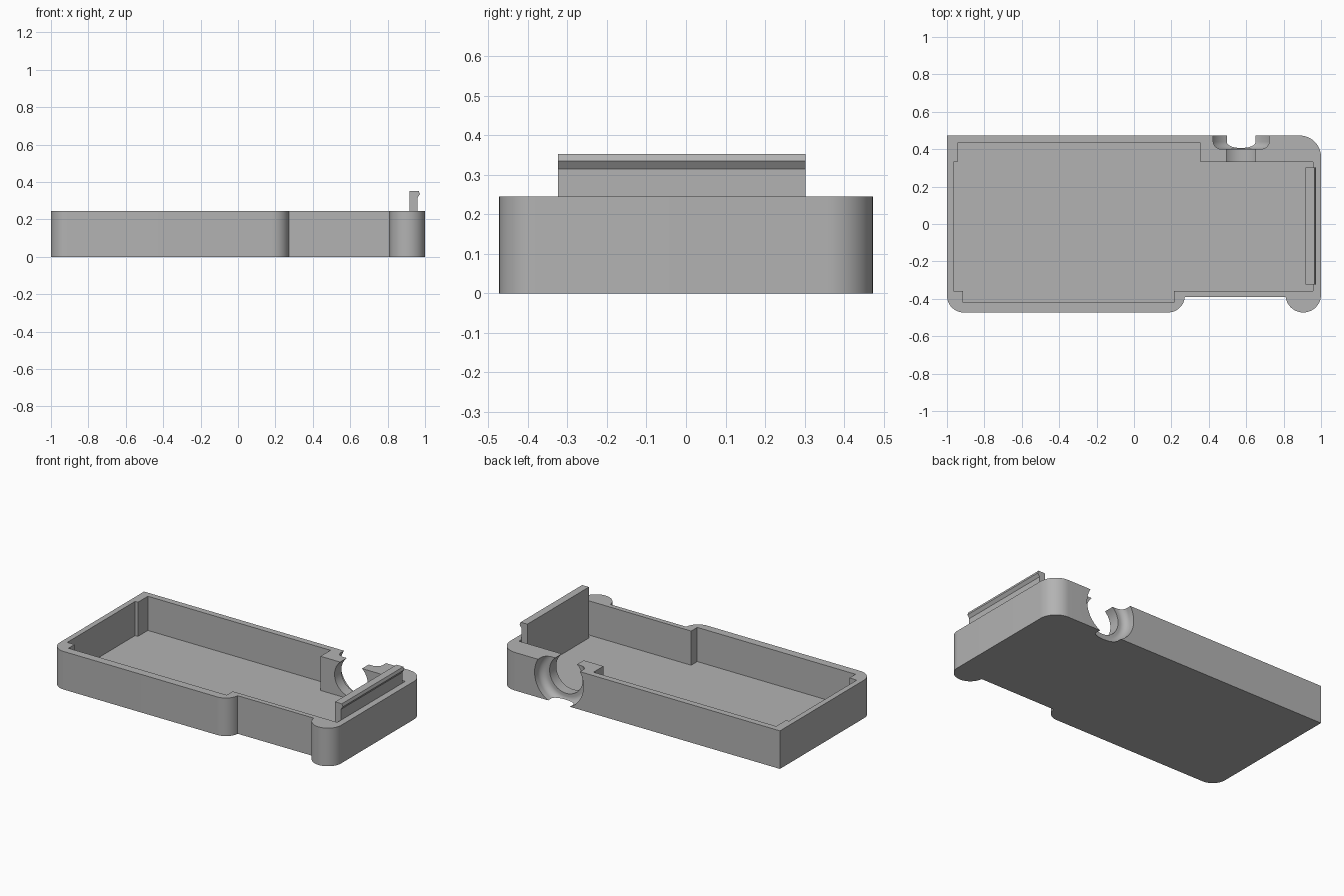
import bpy, bmesh, math
from mathutils import Vector

if "Cube" in bpy.data.objects:
    bpy.data.objects.remove(bpy.data.objects["Cube"])

HEIGHT, FLOOR = 0.245, 0.025

grey = bpy.data.materials.new("plain grey")
grey.diffuse_color = (0.45, 0.45, 0.45, 1)
grey.use_nodes = True
grey.node_tree.nodes["Principled BSDF"].inputs["Base Color"].default_value = grey.diffuse_color


def finish(name, bm):
    bmesh.ops.recalc_face_normals(bm, faces=bm.faces[:])
    me = bpy.data.meshes.new(name)
    bm.to_mesh(me)
    bm.free()
    me.materials.append(grey)
    ob = bpy.data.objects.new(name, me)
    bpy.context.collection.objects.link(ob)
    return ob


def prism(name, pts, move):
    """Closed outline pushed along the vector move."""
    bm = bmesh.new()
    face = bm.faces.new([bm.verts.new(p) for p in pts])
    new = bmesh.ops.extrude_face_region(bm, geom=[face])["geom"]
    verts = [g for g in new if isinstance(g, bmesh.types.BMVert)]
    bmesh.ops.translate(bm, verts=verts, vec=Vector(move))
    return finish(name, bm)


def arc(cx, cy, r, a0, a1, n=16):
    angles = [math.radians(a0 + (a1 - a0) * i / n) for i in range(n + 1)]
    return [(cx + r * math.cos(a), cy + r * math.sin(a)) for a in angles]


def lathe_y(name, profile, cx, cz, n=96):
    """Spin (radius, y) points round an axis along y, with capped ends."""
    bm = bmesh.new()
    rings = []
    for r, y in profile:
        rings.append([bm.verts.new((cx + r * math.cos(math.tau * i / n), y,
                                    cz + r * math.sin(math.tau * i / n))) for i in range(n)])
    for a, b in zip(rings, rings[1:]):
        for i in range(n):
            j = (i + 1) % n
            bm.faces.new((a[i], a[j], b[j], b[i]))
    bm.faces.new(rings[0])
    bm.faces.new(rings[-1])
    return finish(name, bm)


def cut(target, cutter):
    mod = target.modifiers.new("cut", "BOOLEAN")
    mod.operation = "DIFFERENCE"
    mod.solver = "EXACT"
    mod.object = cutter
    bpy.context.view_layer.objects.active = target
    bpy.ops.object.modifier_apply(modifier=mod.name)
    bpy.data.objects.remove(cutter)


# tray body: rounded corners, stepped front edge and a round front lobe
outline = [(-1, 0.473)]
outline += arc(-0.91, -0.383, 0.09, 180, 270)
outline += arc(0.182, -0.383, 0.09, 270, 355)
outline += arc(0.905, -0.378, 0.095, 187, 360, 28)
outline += arc(0.885, 0.358, 0.115, 0, 90)
tray = prism("tray", [(x, y, 0) for x, y in outline], (0, 0, HEIGHT))

# stepped cavity
cavity = [(-0.965, 0.332), (-0.945, 0.332), (-0.945, 0.433), (0.355, 0.433),
          (0.355, 0.332), (0.958, 0.332), (0.958, -0.358), (0.214, -0.358),
          (0.214, -0.42), (-0.913, -0.42), (-0.913, -0.358), (-0.965, -0.358)]
cut(tray, prism("cavity_cutter", [(x, y, FLOOR) for x, y in cavity], (0, 0, 0.5)))

# cable opening: narrow hole inside, wide rounded recess outside
profile = [(0.118, 0.30), (0.118, 0.40)]
profile += arc(0.134, 0.44, 0.04, 270, 360, 10)
profile += [(0.174, 0.60)]
cut(tray, lathe_y("cable_cutter", profile, 0.573, 0.156))

# upright clip with a snap lip
clip = [(0.918, FLOOR - 0.005), (0.959, FLOOR - 0.005), (0.959, 0.315), (0.973, 0.335),
        (0.966, 0.353), (0.918, 0.353)]
prism("clip", [(x, -0.324, z) for x, z in clip], (0, 0.626, 0))

bpy.ops.object.select_all(action="DESELECT")
tray.select_set(True)
bpy.context.view_layer.objects.active = tray
bpy.ops.object.shade_smooth_by_angle(angle=math.radians(30))
